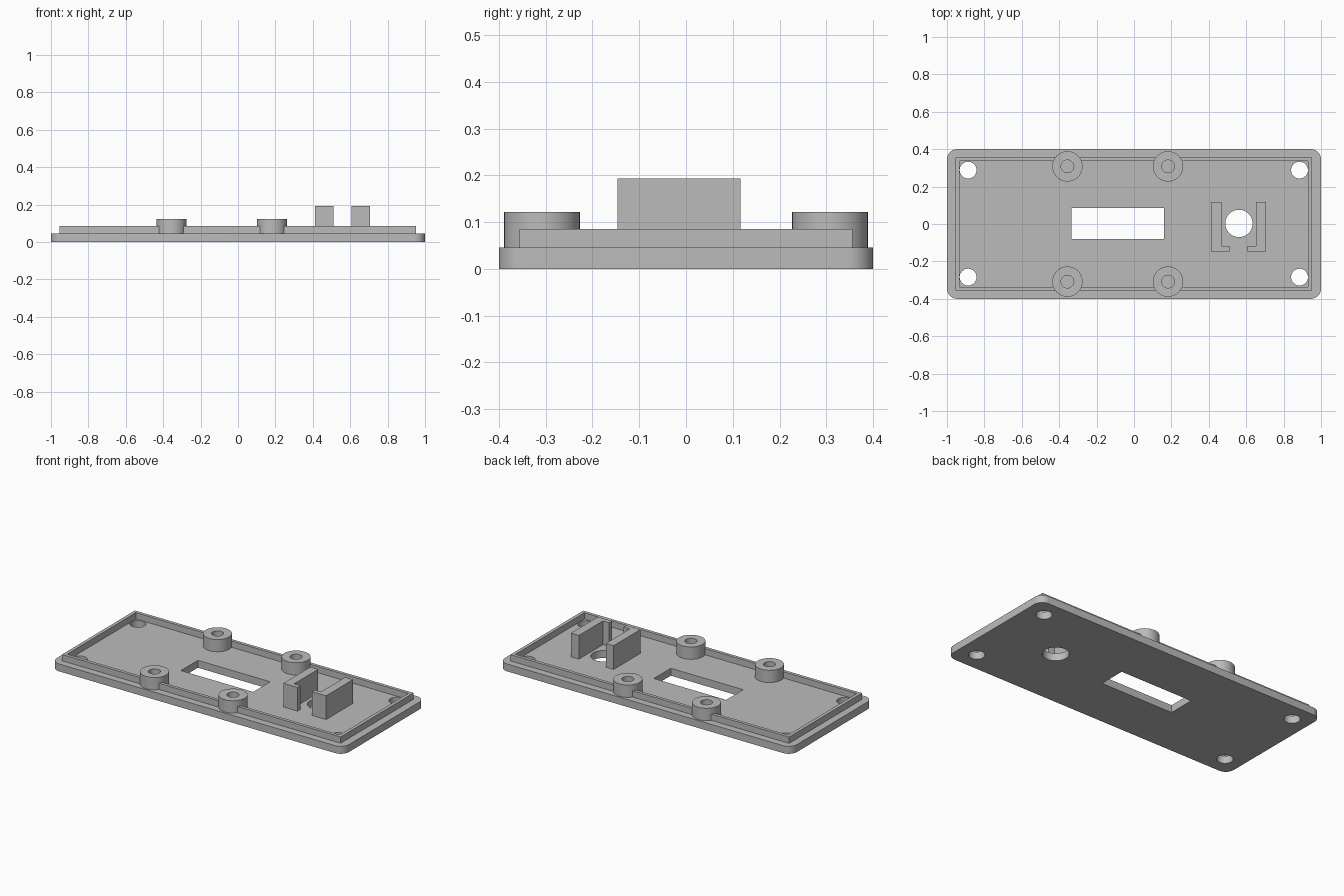
import bpy, bmesh, math

if "Cube" in bpy.data.objects:
    bpy.data.objects.remove(bpy.data.objects["Cube"], do_unlink=True)

grey = bpy.data.materials.new("plain grey")
grey.use_nodes = True
grey.diffuse_color = (0.5, 0.5, 0.5, 1)
grey.node_tree.nodes["Principled BSDF"].inputs["Base Color"].default_value = (0.5, 0.5, 0.5, 1)

FLOOR, RIM_TOP, BOSS_TOP, CLIP_TOP = 0.046, 0.085, 0.122, 0.193


def prism(name, outline, z0, z1):
    """Extrude a flat outline from z0 to z1."""
    bm = bmesh.new()
    face = bm.faces.new([bm.verts.new((x, y, z0)) for x, y in outline])
    top = bmesh.ops.extrude_face_region(bm, geom=[face])["geom"]
    bmesh.ops.translate(bm, vec=(0, 0, z1 - z0),
                        verts=[v for v in top if isinstance(v, bmesh.types.BMVert)])
    bmesh.ops.recalc_face_normals(bm, faces=bm.faces)
    mesh = bpy.data.meshes.new(name)
    bm.to_mesh(mesh)
    bm.free()
    mesh.materials.append(grey)
    ob = bpy.data.objects.new(name, mesh)
    bpy.context.collection.objects.link(ob)
    return ob


def rect(x0, x1, y0, y1):
    return [(x0, y0), (x1, y0), (x1, y1), (x0, y1)]


def circle(x, y, r, n=48):
    return [(x + r * math.cos(2 * math.pi * i / n), y + r * math.sin(2 * math.pi * i / n))
            for i in range(n)]


def rounded(hx, hy, r, n=10):
    pts = []
    for k, (sx, sy) in enumerate([(1, 1), (-1, 1), (-1, -1), (1, -1)]):
        for i in range(n + 1):
            a = math.pi / 2 * (k + i / n)
            pts.append((sx * (hx - r) + r * math.cos(a), sy * (hy - r) + r * math.sin(a)))
    return pts


def cut(ob, outlines):
    """Cut vertical openings through an object."""
    cutters = [prism("cutter", o, -0.1, 0.3) for o in outlines]
    for c in cutters:
        c.hide_render = True
        mod = ob.modifiers.new("opening", "BOOLEAN")
        mod.operation, mod.solver, mod.object = "DIFFERENCE", "EXACT", c
    bpy.context.view_layer.update()
    done = bpy.data.meshes.new_from_object(
        ob.evaluated_get(bpy.context.evaluated_depsgraph_get()))
    ob.modifiers.clear()
    ob.data = done
    for c in cutters:
        bpy.data.objects.remove(c, do_unlink=True)


bosses = [(x, y) for x in (-0.356, 0.182) for y in (-0.308, 0.308)]
bores = [circle(x, y, 0.034) for x, y in bosses]

# Base plate with screw holes, window slot and round opening
plate = prism("base_plate", rounded(1.0, 0.4, 0.055), 0, FLOOR)
cut(plate, [circle(x, y, 0.045) for x in (-0.887, 0.885) for y in (-0.284, 0.288)]
    + [rect(-0.335, 0.16, -0.08, 0.086), circle(0.561, 0.003, 0.073)])

# Raised locating rim
rim = prism("locating_rim", rect(-0.955, 0.952, -0.356, 0.356), FLOOR, RIM_TOP)
cut(rim, [rect(-0.934, 0.931, -0.336, 0.336)] + bores)

# Screw bosses
parts = [plate, rim]
for i, ((x, y), bore) in enumerate(zip(bosses, bores)):
    boss = prism(f"screw_boss_{i + 1}", circle(x, y, 0.081), FLOOR, BOSS_TOP)
    cut(boss, [bore])
    parts.append(boss)

# Mirrored pair of L-shaped holder walls
for name, s in (("holder_wall_right", -1), ("holder_wall_left", 1)):
    wall = [(0.146, -0.146), (0.049, -0.146), (0.049, -0.118),
            (0.092, -0.118), (0.092, 0.117), (0.146, 0.117)]
    parts.append(prism(name, [(0.559 + s * x, y) for x, y in wall], FLOOR, CLIP_TOP))

# Smooth round walls, crisp edges
bpy.ops.object.select_all(action="DESELECT")
for ob in parts:
    ob.select_set(True)
bpy.context.view_layer.objects.active = plate
bpy.ops.object.shade_smooth_by_angle(angle=math.radians(30))
